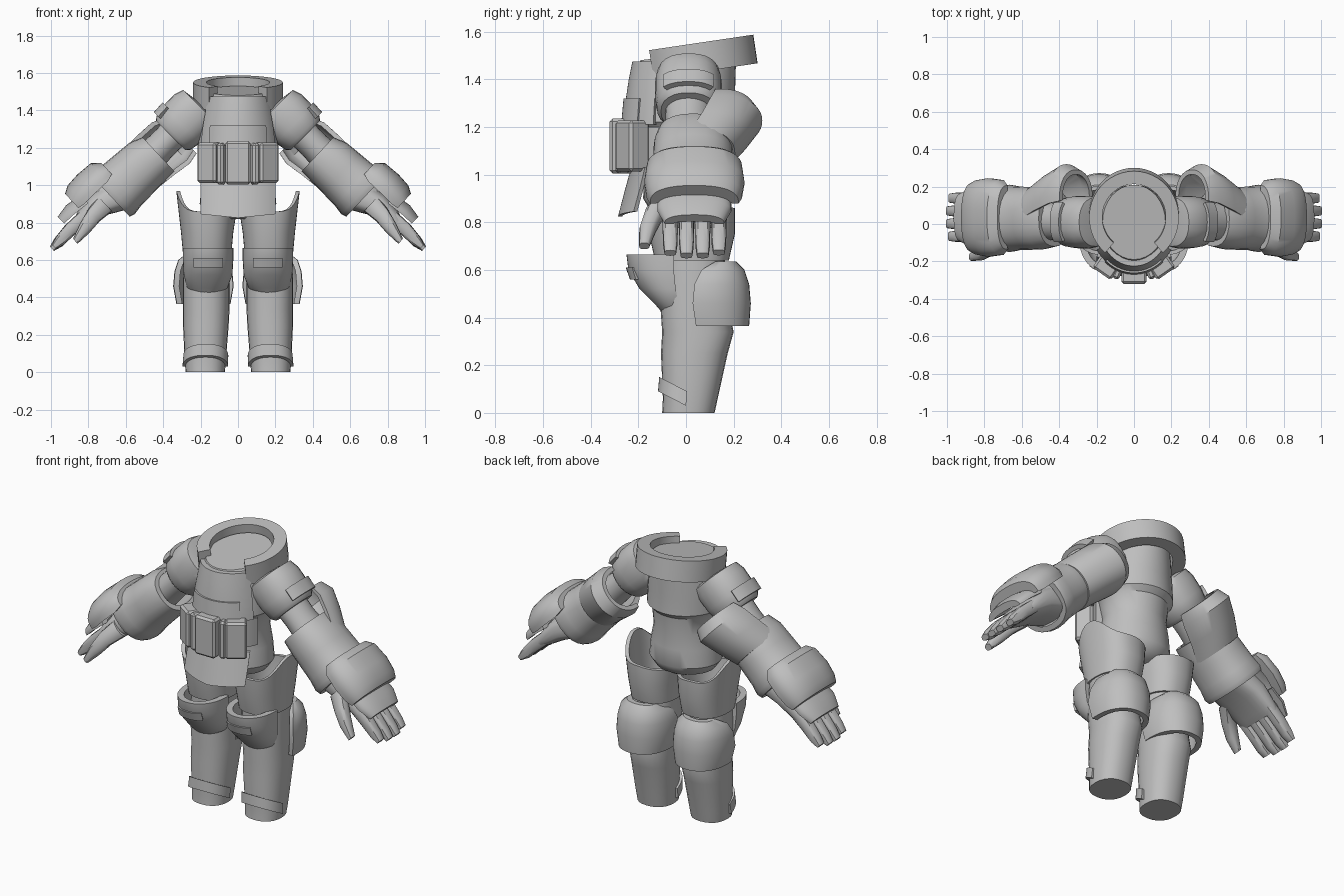
import bpy, bmesh, math
from mathutils import Vector, Matrix, Euler

grey = bpy.data.materials.new("armour grey")
grey.diffuse_color = (0.52, 0.52, 0.52, 1)
X, Y = (1, 0, 0), (0, 1, 0)
N = (0.68, 0, 0.73)              # outward normal of the sloping forearms
S = (0.71, 0, 0.71)              # outward normal of the sloping shoulders


def finish(name, bm, mirror):
    bmesh.ops.recalc_face_normals(bm, faces=bm.faces)
    me = bpy.data.meshes.new(name)
    bm.to_mesh(me)
    bm.free()
    me.materials.append(grey)
    ob = bpy.data.objects.new(name, me)
    bpy.context.collection.objects.link(ob)
    if mirror:
        ob.modifiers.new("Mirror", 'MIRROR').use_mirror_merge = False
    return ob


def loft(name, rings, u=X, v=Y, arc=None, thick=0, p=2, n=24, mirror=True, warp=None):
    """Skin rings (cx, cy, cz, ru, rv); arc makes an open shell, thick gives it a wall."""
    bm = bmesh.new()
    u, v = Vector(u), Vector(v)
    a0, a1 = arc or (0, 360)
    cnt = n + 1 if arc else n

    def grid(t):
        rows = []
        for k, (cx, cy, cz, ru, rv) in enumerate(rings):
            row = []
            for j in range(cnt):
                a = math.radians(a0 + (a1 - a0) * j / n)
                c, s = math.cos(a), math.sin(a)
                c = math.copysign(abs(c) ** (2 / p), c)
                s = math.copysign(abs(s) ** (2 / p), s)
                co = Vector((cx, cy, cz)) + u * (ru - t) * c + v * (rv - t) * s
                if warp:
                    co += Vector(warp(k, c, s))
                row.append(bm.verts.new(co))
            rows.append(row)
        return rows

    out = grid(0)
    R, C = len(rings), (n if not arc else cnt - 1)

    def skin(g):
        for i in range(R - 1):
            for j in range(C):
                m = (j + 1) % cnt
                bm.faces.new((g[i][j], g[i][m], g[i + 1][m], g[i + 1][j]))

    skin(out)
    if thick:
        inn = grid(thick)
        skin(inn)
        for i in (0, R - 1):
            for j in range(C):
                m = (j + 1) % cnt
                bm.faces.new((out[i][j], out[i][m], inn[i][m], inn[i][j]))
        if arc:
            for j in (0, cnt - 1):
                for i in range(R - 1):
                    bm.faces.new((out[i][j], out[i + 1][j], inn[i + 1][j], inn[i][j]))
    else:
        bm.faces.new(out[0])
        bm.faces.new(out[-1])
    return finish(name, bm, mirror)


def box(name, loc, size, rot=(0, 0, 0), mirror=True, bevel=0.012):
    bm = bmesh.new()
    e = Euler([math.radians(r) for r in rot]).to_matrix().to_4x4()
    bmesh.ops.create_cube(bm, size=1, matrix=Matrix.Translation(loc) @ e @ Matrix.Diagonal((*size, 1)))
    bmesh.ops.bevel(bm, geom=list(bm.edges), offset=bevel, segments=1, affect='EDGES')
    return finish(name, bm, mirror)


# ---- torso ----
loft("torso", [(0, .01, 1.505, .168, .20), (0, 0, 1.46, .185, .21), (0, -.01, 1.32, .21, .215),
               (0, -.015, 1.22, .215, .225), (0, -.01, 1.19, .19, .19), (0, 0, 1.09, .175, .17),
               (0, 0, 1.0, .195, .175), (0, 0, .90, .205, .18), (0, 0, .85, .17, .15),
               (0, 0, .82, .09, .10)], mirror=False, n=32,
     warp=lambda k, c, s: (0, 0, .025 * s if k < 2 else 0))
loft("collar", [(0, .035, 1.55, .24, .25), (0, .053, 1.43, .24, .25)], v=(0, .99, .147),
     arc=(-50, 230), thick=.07, mirror=False, n=36)
loft("chest_plate", [(0, 0, 1.475, .19, .225), (0, -.01, 1.40, .20, .23), (0, -.01, 1.30, .22, .245),
                     (0, -.01, 1.21, .23, .255)], arc=(210, 330), thick=.03, mirror=False)
loft("chest_band", [(0, -.01, 1.32, .225, .252), (0, -.01, 1.21, .235, .262)],
     arc=(228, 312), thick=.03, mirror=False)
loft("belt", [(0, -.01, 1.2, .205, .225), (0, -.01, 1.04, .205, .225)], arc=(200, 340),
     thick=.04, mirror=False)
box("front_pouch", (0, -.265, 1.12), (.135, .11, .23), mirror=False)
box("side_pouch", (.145, -.225, 1.12), (.12, .10, .215), (0, 0, 35))
box("pouch_strap", (.09, -.265, 1.115), (.04, .06, .22), (0, 0, 22))
loft("front_flap", [(0, .20, 1.03, .40, .43), (0, .20, .94, .40, .455), (0, .20, .845, .40, .485)],
     arc=(240, 300), thick=.018, mirror=False,
     warp=lambda k, c, s: (0, 0, -.02 * (1 - 2 * abs(c)) if k == 2 else 0))

# ---- shoulders and upper arms ----
loft("shoulder", [(.17, .01, 1.40, .09, .10), (.205, .01, 1.42, .125, .13), (.24, .01, 1.385, .142, .14),
                  (.30, .01, 1.325, .14, .14), (.345, .01, 1.28, .128, .132), (.36, .01, 1.265, .11, .115)],
     u=S, p=2.3)
loft("shoulder_band", [(.295, .01, 1.335, .152, .15), (.345, .01, 1.285, .148, .148)], u=S,
     arc=(-42, 42), thick=.03, p=2.4)
loft("inner_arm", [(.30, .01, 1.32, .085, .10), (.40, .01, 1.22, .08, .095), (.52, .02, 1.10, .09, .11)], u=S)

# ---- forearms ----
loft("gauntlet", [(.425, .03, 1.165, .125, .15), (.485, .03, 1.125, .14, .165), (.55, .03, 1.065, .145, .168),
                  (.62, .03, 1.0, .15, .17), (.665, .03, .965, .165, .18), (.685, .03, .945, .155, .17)],
     u=N, thick=.03, p=2.3)
loft("elbow_guard", [(.31, .14, 1.265, .13, .15), (.36, .13, 1.225, .15, .19),
                     (.44, .09, 1.16, .145, .18), (.52, .04, 1.09, .14, .165)],
     u=N, arc=(-5, 185), thick=.025, p=2.2)
loft("wrist", [(.58, .03, 1.03, .10, .12), (.70, .03, .925, .09, .13)], u=N)

# ---- hands ----
loft("palm", [(.655, .035, .935, .09, .135), (.74, .035, .895, .07, .145), (.82, .035, .83, .05, .14),
              (.85, .035, .80, .035, .135)], u=N, p=3)
loft("hand_guard", [(.68, .035, 1.065, .075, .17), (.705, .035, 1.03, .12, .20),
                    (.775, .035, .965, .125, .21), (.83, .035, .91, .12, .20), (.86, .035, .885, .095, .185)],
     u=N, arc=(-94, 94), thick=.06, p=2.4)
loft("knuckle_guard", [(.80, .035, .905, .06, .155), (.875, .035, .845, .065, .155),
                       (.93, .035, .795, .05, .125)], u=N, arc=(-90, 90), thick=.04, p=2.4)
for i, (y, ln) in enumerate([(-.066, .94), (.002, 1.0), (.070, 1.0), (.138, .93)]):
    loft("finger_%d" % (i + 1), [(.81, y, .84, .038, .032), (.81 + .09 * ln, y, .84 - .08 * ln, .036, .032),
                                 (.81 + .15 * ln, y, .84 - .145 * ln, .03, .03),
                                 (.81 + .185 * ln, y, .84 - .18 * ln, .016, .025)], u=N, p=3, n=12)
loft("thumb", [(.71, -.07, .90, .055, .05), (.77, -.13, .84, .045, .042), (.82, -.16, .77, .036, .036),
               (.87, -.175, .70, .018, .022)], u=N, p=2.6, n=12)

# ---- legs ----
loft("thigh_guard", [(.17, .02, .86, .16, .185), (.165, .025, .75, .14, .18), (.165, .025, .64, .13, .155)],
     thick=.02, p=2.3, n=40,
     warp=lambda k, c, s: (0, 0, (.11 * max(0, c) ** 5 - .015 * max(0, -c)) if k == 0 else 0))
loft("lower_leg", [(.175, .01, 0, .105, .11), (.175, .018, .06, .11, .115), (.172, .035, .25, .122, .14),
                   (.17, .05, .34, .125, .15), (.17, .03, .48, .125, .14), (.165, .03, .70, .12, .13)], p=2.3)
loft("knee_pad", [(.16, -.06, .665, .135, .19), (.16, -.06, .60, .135, .182), (.16, -.05, .52, .13, .145),
                  (.165, -.035, .45, .108, .09), (.17, -.03, .415, .065, .065)],
     arc=(178, 362), thick=.035, p=2.2)
loft("knee_plate", [(.16, -.06, .61, .14, .193), (.16, -.06, .56, .14, .175)],
     arc=(238, 302), thick=.03, p=2.2, n=8)
loft("calf_guard", [(.185, .14, .635, .09, .07), (.185, .10, .60, .135, .145), (.185, .08, .54, .155, .185),
                    (.185, .075, .46, .162, .197), (.185, .085, .365, .145, .18)],
     arc=(-12, 192), thick=.03, p=2.2)
loft("ankle_band", [(.172, .005, .09, .12, .135), (.175, .0, .03, .122, .135)], v=(0, .87, -.45),
     arc=(180, 360), thick=.025, p=2.3)

# smooth shading with sharp edges kept
for ob in bpy.context.collection.objects:
    ob.select_set(True)
    bpy.context.view_layer.objects.active = ob
bpy.ops.object.shade_smooth_by_angle(angle=math.radians(35))
